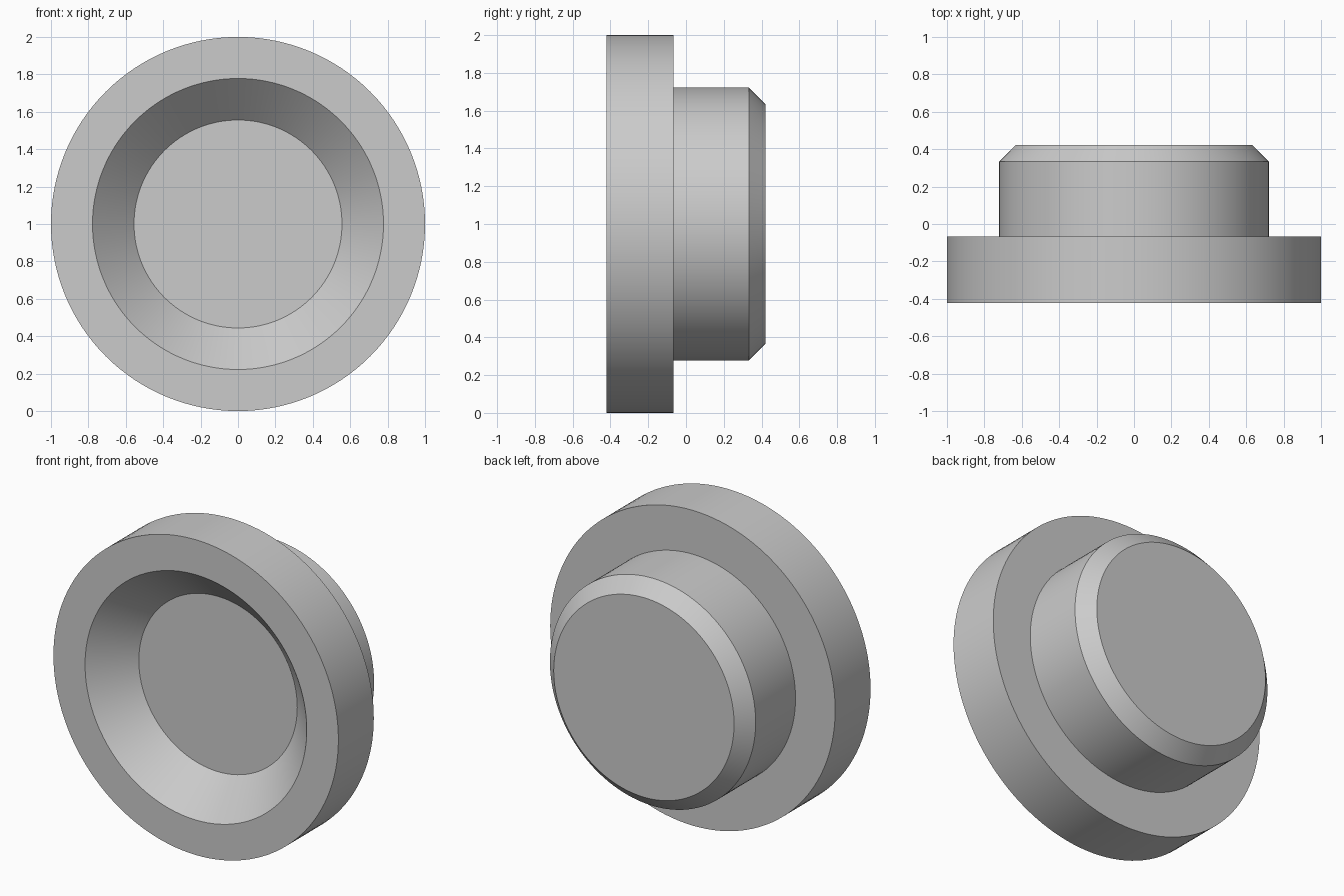
import bpy
import bmesh
import math
from mathutils import Matrix, Vector

cube = bpy.data.objects.get("Cube")
if cube:
    bpy.data.objects.remove(cube, do_unlink=True)

# Plain grey material
GREY = (0.6, 0.6, 0.6, 1.0)
grey = bpy.data.materials.new("plain_grey")
grey.use_nodes = True
grey.diffuse_color = GREY
grey.node_tree.nodes["Principled BSDF"].inputs["Base Color"].default_value = GREY

SIDES = 128
# Half profile as (radius, y): dished front, flange, boss, chamfered back
PROFILE = [
    (0.556, -0.2), (0.778, -0.422), (1.0, -0.422), (1.0, -0.067),
    (0.722, -0.067), (0.722, 0.333), (0.633, 0.422),
]


def ring(bm, radius, y):
    """Circle of vertices around the y axis, centred at z = 1."""
    verts = []
    for i in range(SIDES):
        a = math.tau * i / SIDES
        verts.append(bm.verts.new((radius * math.cos(a), y, 1 + radius * math.sin(a))))
    return verts


# Flanged plug, turned from the profile and capped at both ends
bm = bmesh.new()
rings = [ring(bm, r, y) for r, y in PROFILE]
for a, b in zip(rings, rings[1:]):
    for i in range(SIDES):
        j = (i + 1) % SIDES
        bm.faces.new((a[i], a[j], b[j], b[i]))
bm.faces.new(rings[0])
bm.faces.new(rings[-1])
bmesh.ops.recalc_face_normals(bm, faces=bm.faces)

mesh = bpy.data.meshes.new("flanged_plug")
bm.to_mesh(mesh)
bm.free()
mesh.materials.append(grey)
plug = bpy.data.objects.new("flanged_plug", mesh)
bpy.context.collection.objects.link(plug)

# Smooth round walls with crisp rims
bpy.ops.object.select_all(action="DESELECT")
plug.select_set(True)
bpy.context.view_layer.objects.active = plug
bpy.ops.object.shade_smooth_by_angle(angle=math.radians(30))
